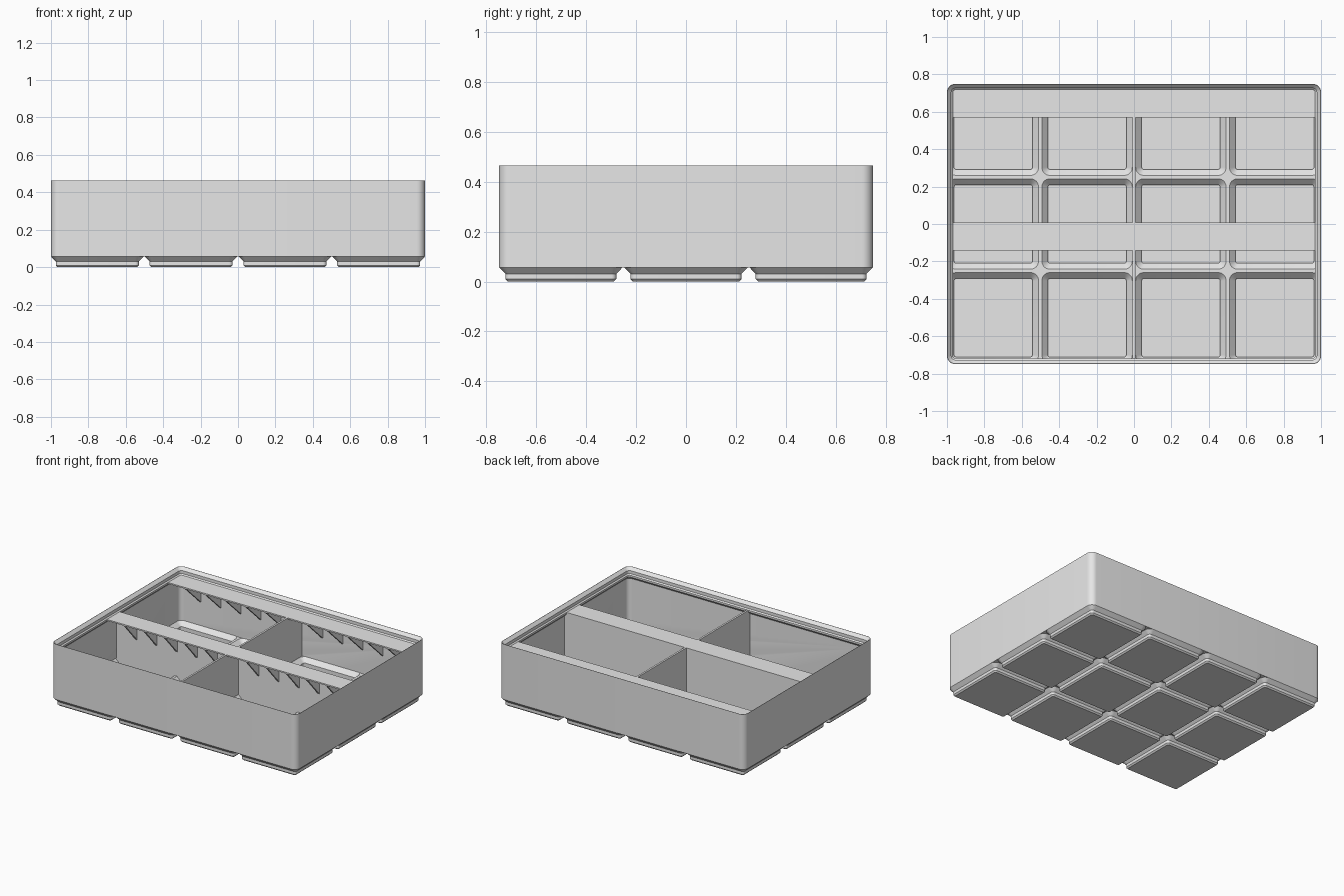
import bpy, bmesh, math

old = bpy.data.objects.get("Cube")
if old:
    bpy.data.objects.remove(old, do_unlink=True)

grey = bpy.data.materials.new("light_grey_plastic")
grey.use_nodes = True
grey.diffuse_color = (0.8, 0.8, 0.8, 1)
grey.node_tree.nodes["Principled BSDF"].inputs["Base Color"].default_value = (0.8, 0.8, 0.8, 1)

CELL = 0.5015
COLS, ROWS = 4, 3
HALF_X, HALF_Y, RADIUS = 1.0, 0.749, 0.045
WALL = 0.0125          # outer wall thickness
THIN = 0.007           # half thickness of the partitions
SHELF_Z = 0.413        # top of partitions and label shelves
CENTRES = [((c - (COLS - 1) / 2) * CELL, (r - (ROWS - 1) / 2) * CELL)
           for r in range(ROWS) for c in range(COLS)]


def finish(bm, name, smooth=True):
    """Turn a bmesh into a finished object."""
    bmesh.ops.recalc_face_normals(bm, faces=bm.faces)
    mesh = bpy.data.meshes.new(name)
    bm.to_mesh(mesh)
    bm.free()
    mesh.materials.append(grey)
    obj = bpy.data.objects.new(name, mesh)
    bpy.context.collection.objects.link(obj)
    if smooth:
        soften(obj)
    return obj


def soften(obj):
    bpy.ops.object.select_all(action='DESELECT')
    obj.select_set(True)
    bpy.context.view_layer.objects.active = obj
    bpy.ops.object.shade_smooth_by_angle(angle=math.radians(30))


def ring(bm, cx, cy, hx, hy, r, z, steps=8):
    """Rounded rectangle of vertices."""
    verts = []
    for k, (sx, sy) in enumerate([(1, 1), (-1, 1), (-1, -1), (1, -1)]):
        for i in range(steps + 1):
            a = math.pi / 2 * (k + i / steps)
            verts.append(bm.verts.new((cx + sx * (hx - r) + r * math.cos(a),
                                       cy + sy * (hy - r) + r * math.sin(a), z)))
    return verts


def loft(bm, rings):
    """Skin the rings in order and cap both ends."""
    n = len(rings[0])
    for a, b in zip(rings, rings[1:]):
        for i in range(n):
            bm.faces.new((a[i], a[(i + 1) % n], b[(i + 1) % n], b[i]))
    bm.faces.new(rings[0])
    bm.faces.new(rings[-1])


def cell_loft(bm, centre, profile):
    loft(bm, [ring(bm, *centre, h, h, r, z) for h, r, z in profile])


def prism(bm, points, axis, lo, hi):
    """Extrude a 2D outline along x or y; points are (other axis, z)."""
    def place(t, p):
        return (t, p[0], p[1]) if axis == 'x' else (p[0], t, p[1])
    a = [bm.verts.new(place(lo, p)) for p in points]
    b = [bm.verts.new(place(hi, p)) for p in points]
    loft(bm, [a, b])


def box(bm, x0, x1, y0, y1, z0, z1):
    prism(bm, [(y0, z0), (y1, z0), (y1, z1), (y0, z1)], 'x', x0, x1)


# Outer shell: wall outside, stacking lip, wall inside, floor slab
bm = bmesh.new()
shell_profile = [(0, 0.057), (0, 0.464), (0.002, 0.464), (0.0227, 0.443),
                 (0.0227, 0.421), (0.031, SHELF_Z), (0.031, 0.4),
                 (WALL, 0.381), (WALL, 0.07)]
loft(bm, [ring(bm, 0, 0, HALF_X - d, HALF_Y - d, RADIUS - d, z)
          for d, z in shell_profile])
shell = finish(bm, "bin_shell", False)

# Openings through the slab into the hollow feet
bm = bmesh.new()
for c in CENTRES:
    cell_loft(bm, c, [(0.2215, 0.024, 0.05), (0.2415, 0.042, 0.07), (0.2415, 0.042, 0.072)])
cutter = finish(bm, "floor_opening_cutter", False)
cutter.hide_render = True
cut = shell.modifiers.new("floor_openings", 'BOOLEAN')
cut.operation, cut.solver, cut.object = 'DIFFERENCE', 'EXACT', cutter
bpy.context.view_layer.objects.active = shell
bpy.ops.object.modifier_apply(modifier=cut.name)
bpy.data.objects.remove(cutter, do_unlink=True)
soften(shell)

# Hollow feet: outside steps up, rim, then inside steps down to the floor
foot_profile = [(0.2125, 0.01, 0), (0.222, 0.019, 0.0096), (0.222, 0.019, 0.031),
                (0.2478, 0.0448, 0.057), (0.2285, 0.03, 0.057),
                (0.2095, 0.012, 0.038), (0.2095, 0.012, 0.012)]
bm = bmesh.new()
for c in CENTRES:
    cell_loft(bm, c, foot_profile)
finish(bm, "stacking_feet")

# Cross partition, reaching down into the middle row of feet
bm = bmesh.new()
box(bm, -HALF_X + 0.01, HALF_X - 0.01, -THIN, THIN, 0.064, SHELF_Z)
for x, y in CENTRES:
    if abs(y) < 0.01:
        half = [(0.212, 0.01), (0.212, 0.036), (0.238, 0.065)]
        outline = [(x + h, z) for h, z in half] + [(x - h, z) for h, z in reversed(half)]
        prism(bm, outline, 'y', -THIN, THIN)
finish(bm, "cross_partition", False)

# Lengthwise partition standing on the central ridge
bm = bmesh.new()
box(bm, -THIN, THIN, -HALF_Y + 0.01, HALF_Y - 0.01, 0.062, SHELF_Z)
finish(bm, "lengthwise_partition", False)

# Label shelves with triangular gussets beneath
BAYS = 6
for name, front, back in [("middle", -0.142, 0.0), ("rear", 0.57, HALF_Y - 0.01)]:
    bm = bmesh.new()
    box(bm, -HALF_X + 0.02, HALF_X - 0.02, front, back, SHELF_Z - 0.01, SHELF_Z)
    finish(bm, name + "_label_shelf", False)
    bm = bmesh.new()
    for side in (-1, 1):
        for i in range(1, BAYS):
            x = side * (THIN + i * (HALF_X - WALL - THIN) / BAYS)
            prism(bm, [(front, SHELF_Z - 0.005), (back, SHELF_Z - 0.005),
                       (back, SHELF_Z - 0.17), (front, SHELF_Z - 0.012)],
                  'x', x - THIN, x + THIN)
    finish(bm, name + "_shelf_gussets", False)
